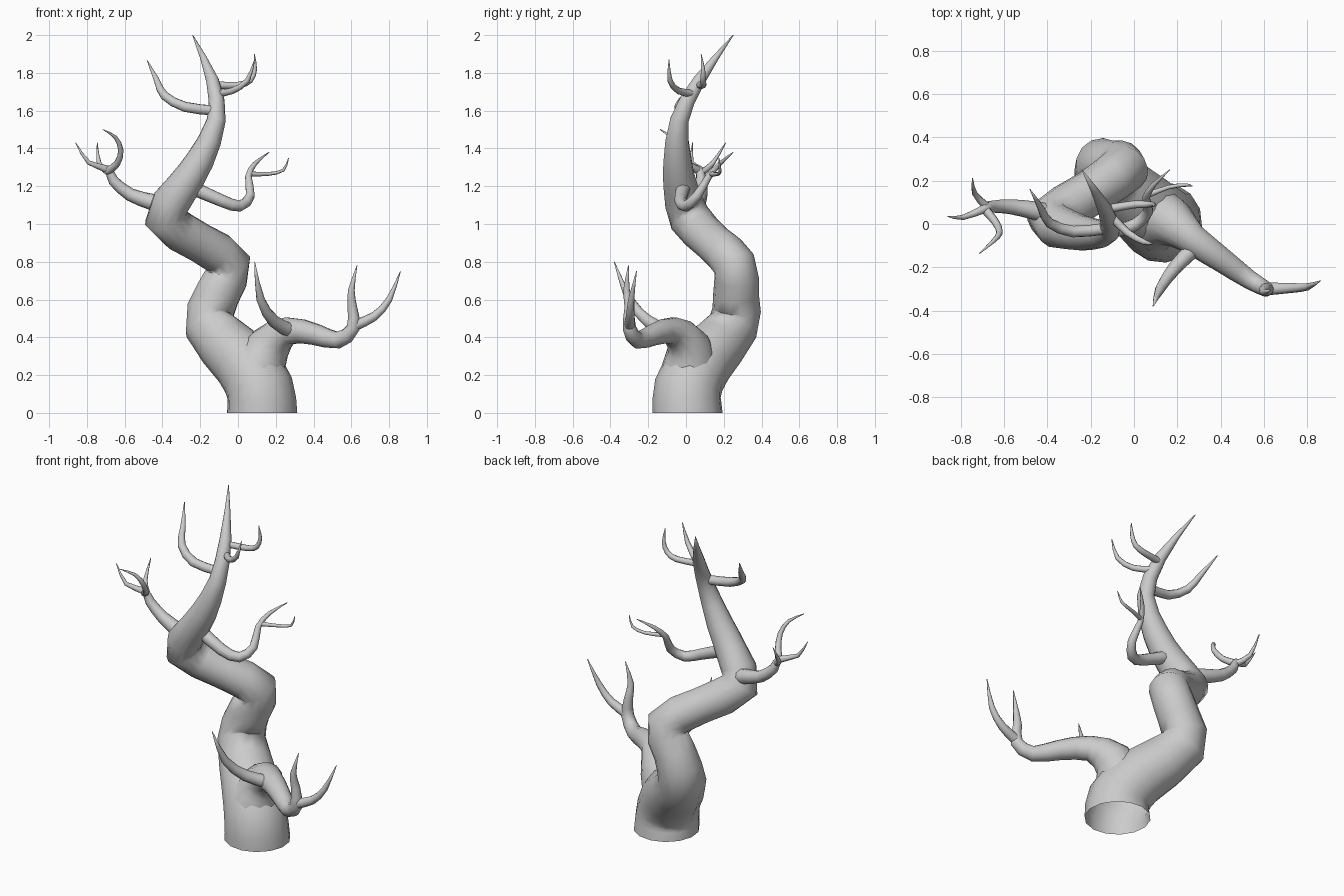
import bpy, bmesh, math
from mathutils import Vector


def spline(pts, steps):
    """Catmull-Rom resampling of (x, y, z, radius) points."""
    p = [Vector(q) for q in pts]
    p = [p[0] * 2 - p[1]] + p + [p[-1] * 2 - p[-2]]
    out = []
    for i in range(1, len(p) - 2):
        a, b, c, d = p[i - 1:i + 3]
        for s in range(steps):
            t = s / steps
            q = 0.5 * (2 * b + (c - a) * t + (2 * a - 5 * b + 4 * c - d) * t * t
                       + (3 * b - a - 3 * c + d) * t ** 3)
            q[3] = b[3] + (c[3] - b[3]) * t
            out.append(q)
    return out + [p[-2]]


def limb(name, pts, sides=10, steps=2):
    """Tapered tube swept along a path, open at the start, closed at the tip."""
    path = spline(pts, steps)
    pos = [q.to_3d() for q in path]
    bm = bmesh.new()
    rings, tangent, side = [], None, None
    for i, q in enumerate(path):
        t = (pos[min(i + 1, len(pos) - 1)] - pos[max(i - 1, 0)]).normalized()
        if i == 0:
            if name == "trunk":
                t = Vector((0, 0, 1))
            side = t.orthogonal().normalized()
        else:
            side = tangent.rotation_difference(t) @ side
        tangent = t
        up = t.cross(side)
        r = max(q[3], 0.002)
        rings.append([bm.verts.new(pos[i] + r * (math.cos(a) * side + math.sin(a) * up))
                      for a in (2 * math.pi * k / sides for k in range(sides))])
    for lo, hi in zip(rings, rings[1:]):
        for k in range(sides):
            n = (k + 1) % sides
            bm.faces.new((lo[k], lo[n], hi[n], hi[k]))
    bm.faces.new(rings[-1])
    me = bpy.data.meshes.new(name)
    bm.to_mesh(me)
    bm.free()
    ob = bpy.data.objects.new(name, me)
    bpy.context.collection.objects.link(ob)
    for f in me.polygons:
        f.use_smooth = True
    return ob


# Twisting main trunk
limb("trunk", [
    (.128, .008, 0, .187), (.115, .01, .13, .18), (.03, .085, .27, .168),
    (-.15, .25, .46, .136), (-.108, .265, .63, .121), (-.045, .255, .79, .115),
    (-.2, .145, .9, .105), (-.385, .02, 1.03, .112), (-.29, -.03, 1.2, .09),
    (-.2, -.045, 1.34, .075), (-.115, -.035, 1.55, .05), (-.135, .07, 1.76, .034),
    (-.24, .25, 2.0, .002)], sides=14, steps=2)

# Heavy lower right branch and its prongs
limb("lower_branch", [
    (.11, .02, .25, .15), (.17, .01, .36, .115), (.27, -.07, .435, .073),
    (.41, -.17, .415, .058), (.53, -.255, .385, .045), (.61, -.3, .45, .036),
    (.605, -.3, .56, .026), (.6, -.315, .65, .018), (.63, -.305, .78, .002)], sides=12)
limb("lower_inner_prong", [
    (.29, -.1, .43, .04), (.19, -.2, .485, .033), (.12, -.3, .6, .023),
    (.088, -.38, .8, .002)])
limb("lower_outer_prong", [
    (.61, -.3, .46, .03), (.72, -.295, .51, .024), (.8, -.29, .6, .017),
    (.86, -.262, .75, .002)])

# Left branch with three twigs
limb("left_branch", [
    (-.38, .04, 1.09, .05), (-.45, .06, 1.115, .044), (-.57, .08, 1.155, .035),
    (-.66, .08, 1.23, .028), (-.69, .07, 1.29, .02), (-.79, .03, 1.325, .012),
    (-.86, .035, 1.43, .002)])
limb("left_front_twig", [
    (-.69, .07, 1.28, .022), (-.64, .01, 1.32, .018), (-.62, -.04, 1.39, .015),
    (-.65, -.08, 1.46, .01), (-.715, -.137, 1.5, .002)], sides=8)
limb("left_back_twig", [
    (-.68, .08, 1.27, .02), (-.735, .14, 1.32, .013), (-.745, .21, 1.43, .002)], sides=8)

# Middle right branch with two twigs
limb("middle_branch", [
    (-.26, -.01, 1.2, .038), (-.09, -.03, 1.125, .033), (.01, 0, 1.095, .03),
    (.065, .06, 1.15, .025), (.055, .12, 1.25, .018), (.09, .18, 1.32, .012),
    (.165, .25, 1.38, .002)])
limb("middle_twig", [
    (.055, .13, 1.265, .014), (.16, .17, 1.265, .01), (.24, .18, 1.285, .008),
    (.268, .175, 1.35, .002)], sides=8)

# Upper branches near the crown
limb("upper_left_branch", [
    (-.12, -.02, 1.6, .027), (-.28, -.035, 1.62, .027), (-.39, .005, 1.68, .023),
    (-.43, .075, 1.76, .016), (-.48, .16, 1.865, .002)])
limb("crown_front_twig", [
    (-.11, .04, 1.69, .02), (-.03, -.04, 1.705, .018), (.05, -.085, 1.76, .014),
    (.088, -.09, 1.87, .002)], sides=8)
limb("crown_back_twig", [
    (-.12, .07, 1.735, .02), (0, .09, 1.735, .018), (.065, .09, 1.76, .015),
    (.09, .09, 1.82, .011), (.087, .08, 1.9, .002)], sides=8)
